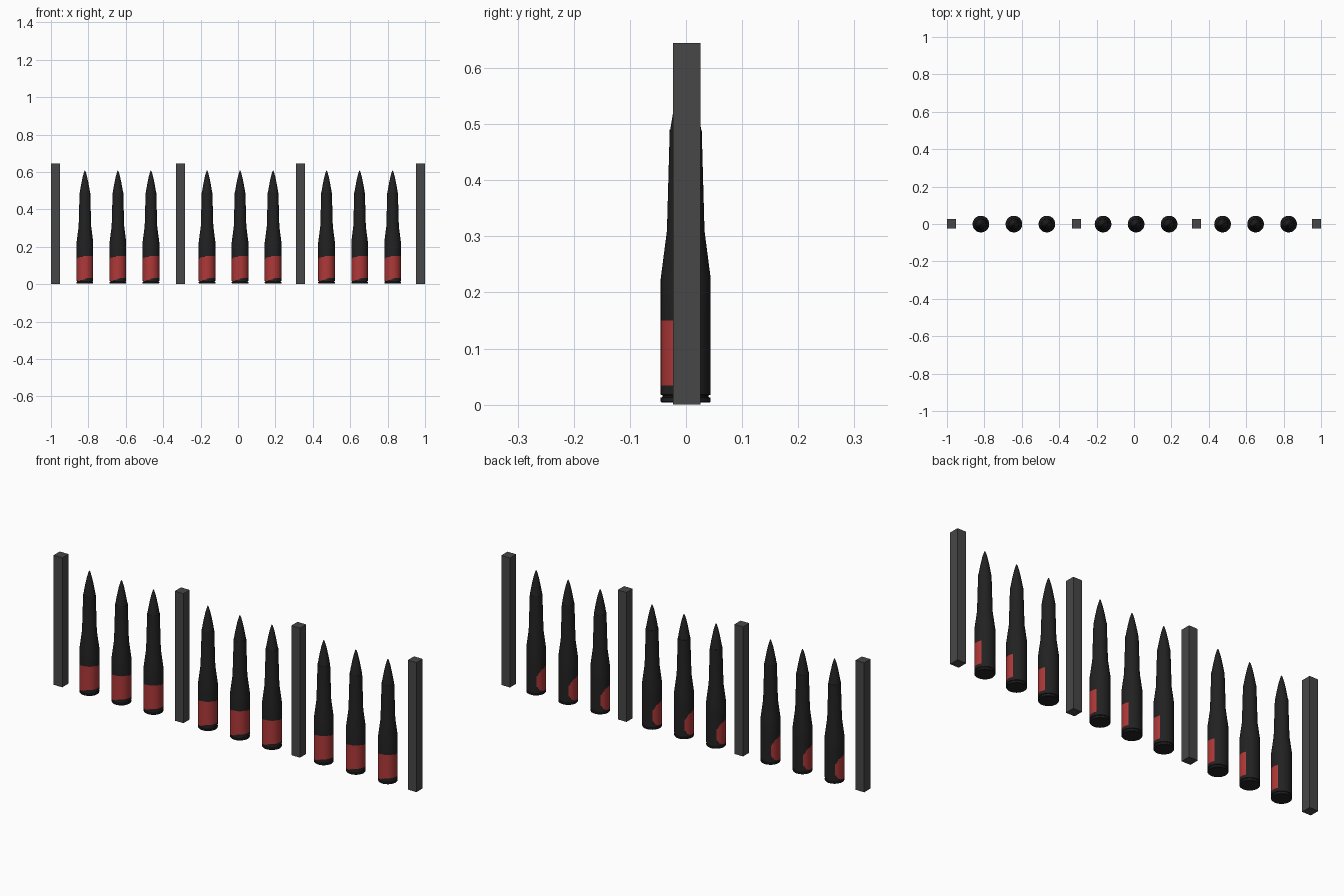
import bpy, bmesh, math

if "Cube" in bpy.data.objects:
    bpy.data.objects.remove(bpy.data.objects["Cube"])

SIDES = 48


def material(name, rgb):
    m = bpy.data.materials.new(name)
    m.diffuse_color = (*rgb, 1)
    m.use_nodes = True
    m.node_tree.nodes["Principled BSDF"].inputs["Base Color"].default_value = m.diffuse_color
    return m


black = material("black", (0.0155, 0.0155, 0.0155))
red = material("red", (0.43, 0.04, 0.04))
grey = material("dark grey", (0.063, 0.063, 0.063))


def add_object(name, mesh, loc):
    ob = bpy.data.objects.new(name, mesh)
    ob.location = loc
    bpy.context.collection.objects.link(ob)
    return ob


def lathe(name, profile, mats):
    """Spin an (r, z) profile around the z axis."""
    bm = bmesh.new()
    rings = []
    for r, z in profile:
        if r == 0:
            rings.append([bm.verts.new((0, 0, z))] * SIDES)
        else:
            rings.append([bm.verts.new((r * math.cos(k * math.tau / SIDES),
                                        r * math.sin(k * math.tau / SIDES), z))
                          for k in range(SIDES)])
    for a, b in zip(rings, rings[1:]):
        for k in range(SIDES):
            n = (k + 1) % SIDES
            loop = list(dict.fromkeys((a[k], a[n], b[n], b[k])))
            bm.faces.new(loop).smooth = True
    bmesh.ops.recalc_face_normals(bm, faces=bm.faces)
    me = bpy.data.meshes.new(name)
    bm.to_mesh(me)
    bm.free()
    for m in mats:
        me.materials.append(m)
    me.set_sharp_from_angle(angle=math.radians(30))
    return me


def is_red(c):
    """Painted patch wrapping the front of the case, rounded on its left end."""
    if math.hypot(c.x, c.y) < 0.043:
        return False
    t = (28 - math.degrees(math.atan2(c.y, c.x))) % 360
    if t > 264:
        return False
    if t > 190:
        s = math.sqrt(1 - ((t - 190) / 75) ** 2)
        low, high = 0.07 - 0.053 * s, 0.07 + 0.067 * s
    else:
        low = 0.035 - 0.018 * min(1, max(0, (t - 90) / 75))
        high = 0.151 - 0.014 * max(0, (t - 118) / 72) - 0.006 * max(0, 1 - t / 90)
    return low < c.z < high


# cartridge case: rim, groove, straight body, shoulder and neck
R = 0.0445
body = [(R, 0.018 + 0.004 * i) for i in range(36)]
case_mesh = lathe("case", [(0, 0.004), (0.043, 0.004), (R, 0.006), (R, 0.0125),
                           (0.041, 0.0135), (0.041, 0.0165)] + body +
                  [(R, 0.225), (0.0335, 0.31), (0.0285, 0.49), (0, 0.49)],
                  [black, red])
for p in case_mesh.polygons:
    p.material_index = int(is_red(p.center))

# pointed bullet tip
tip_mesh = lathe("tip", [(0, 0.488), (0.028, 0.488), (0.0235, 0.515), (0.018, 0.545),
                         (0.011, 0.578), (0.004, 0.602), (0, 0.61)], [black])

# three groups of three cartridges
for g, x0 in enumerate((-0.642, 0.011, 0.65)):
    for i in (-1, 0, 1):
        loc = (x0 + 0.1765 * i, -0.0005, 0)
        tag = f"{g + 1}_{i + 2}"
        add_object("cartridge_case_" + tag, case_mesh, loc)
        add_object("bullet_tip_" + tag, tip_mesh, loc)

# square divider posts
bm = bmesh.new()
bmesh.ops.create_cube(bm, size=1)
for v in bm.verts:
    v.co.x *= 0.048
    v.co.y *= 0.049
    v.co.z = (v.co.z + 0.5) * 0.645
post_mesh = bpy.data.meshes.new("post")
bm.to_mesh(post_mesh)
bm.free()
post_mesh.materials.append(grey)
for i, x in enumerate((-0.976, -0.308, 0.334, 0.976)):
    add_object(f"divider_post_{i + 1}", post_mesh, (x, 0.001, 0))
